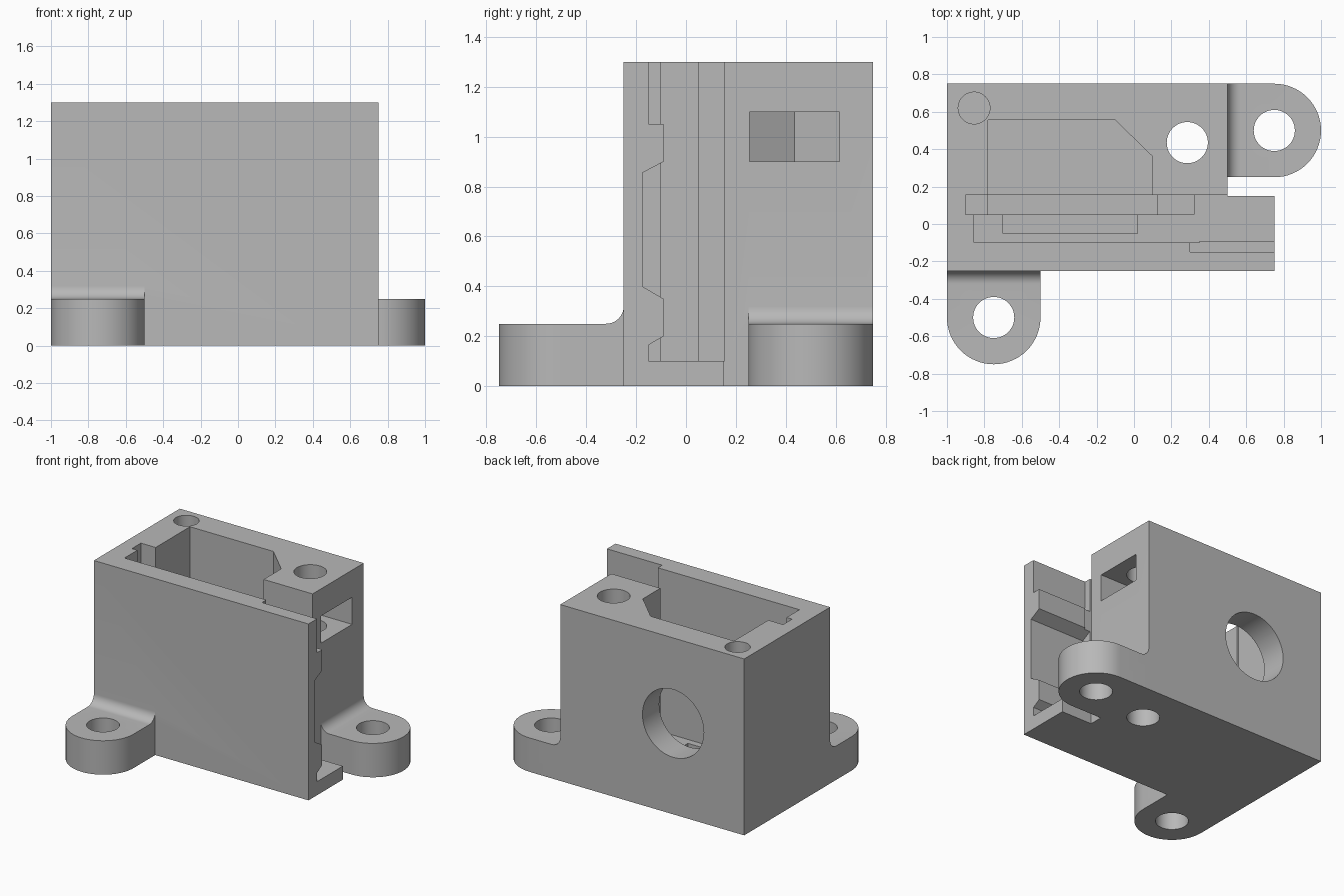
import bpy, bmesh, math
from mathutils import Vector

cube = bpy.data.objects.get("Cube")
if cube:
    bpy.data.objects.remove(cube, do_unlink=True)

grey = bpy.data.materials.new("plain grey")
grey.use_nodes = True
GREY = (0.48, 0.48, 0.48, 1)
grey.diffuse_color = GREY
grey.node_tree.nodes["Principled BSDF"].inputs["Base Color"].default_value = GREY

PLACE = {
    "x": lambda a, b, h: (h, a, b),
    "y": lambda a, b, h: (a, h, b),
    "z": lambda a, b, h: (a, b, h),
}


def prism(name, points, axis, low, high):
    """Extrude a flat outline along an axis."""
    bm = bmesh.new()
    place = PLACE[axis]
    face = bm.faces.new([bm.verts.new(place(a, b, low)) for a, b in points])
    grown = bmesh.ops.extrude_face_region(bm, geom=[face])["geom"]
    shift = Vector(place(0, 0, high - low))
    bmesh.ops.translate(bm, vec=shift, verts=[v for v in grown if isinstance(v, bmesh.types.BMVert)])
    bmesh.ops.recalc_face_normals(bm, faces=bm.faces)
    mesh = bpy.data.meshes.new(name)
    bm.to_mesh(mesh)
    bm.free()
    mesh.materials.append(grey)
    obj = bpy.data.objects.new(name, mesh)
    bpy.context.collection.objects.link(obj)
    return obj


def rect(a0, a1, b0, b1):
    return [(a0, b0), (a1, b0), (a1, b1), (a0, b1)]


def arc(ca, cb, r, start, end, n):
    angles = [math.radians(start + (end - start) * i / n) for i in range(n + 1)]
    return [(ca + r * math.cos(t), cb + r * math.sin(t)) for t in angles]


def circle(ca, cb, r, n=48):
    return arc(ca, cb, r, 0, 360, n)[:-1]


H = 1.3       # body height
OVER = 1.4    # cutters reach past the top
LUG = 0.25    # lug height and radius
FIL = 0.07    # fillet radius

# Housing block with the narrow front wall running on to the left
housing = prism("housing", [(-1, -.25), (.75, -.25), (.75, .15), (.5, .15), (.5, .75), (-1, .75)], "z", 0, H)


def combine(tool, operation):
    tool.hide_render = True
    mod = housing.modifiers.new("combine", "BOOLEAN")
    mod.operation = operation
    mod.solver = "EXACT"
    mod.object = tool
    bpy.context.view_layer.objects.active = housing
    bpy.ops.object.modifier_apply(modifier=mod.name)
    bpy.data.objects.remove(tool, do_unlink=True)


def add(*args):
    combine(prism(*args), "UNION")


def cut(*args):
    combine(prism(*args), "DIFFERENCE")


# Mounting lugs, each with a fillet up the wall
add("front_lug", [(-1, -.2)] + arc(-.75, -.5, LUG, 180, 360, 32) + [(-.5, -.2)], "z", 0, LUG)
add("side_lug", [(.45, .25)] + arc(.75, .5, LUG, -90, 90, 32) + [(.45, .75)], "z", 0, LUG)
low = LUG - .05
add("front_fillet", [(-.2, LUG + FIL), (-.2, low), (-.25 - FIL, low)]
    + arc(-.25 - FIL, LUG + FIL, FIL, -90, 0, 10), "x", -1, -.5)
add("side_fillet", [(.45, LUG + FIL), (.45, low), (.5 + FIL, low)]
    + arc(.5 + FIL, LUG + FIL, FIL, 270, 180, 10), "y", .25, .75)

# Main pocket with a chamfered corner
cut("pocket", [(-.78, .1), (.1, .1), (.1, .36), (-.1, .555), (-.78, .555)], "z", .1, OVER)

# Board slot, its edge groove and the floor recesses
cut("slot", rect(-.855, .35, -.1, .1), "z", .1, OVER)
cut("groove", rect(-.9, .32, .05, .155), "z", .07, OVER)
cut("groove_recess", rect(-.78, .125, .05, .155), "z", .04, OVER)
cut("floor_recess", rect(-.7, .02, -.05, .06), "z", .05, .5)

# Open end of the slot with clip ridges on the front wall
clip = [(-.15, OVER), (-.15, 1.05), (-.09, 1.05), (-.09, .9), (-.175, .855), (-.175, .4),
        (-.09, .35), (-.09, .2), (-.15, .165), (-.15, .1), (.155, .1), (.155, OVER)]
cut("clip_slot", clip, "x", .3, .85)

# Vertical holes: lugs, through bolt, blind corner
for x, y in ((-.75, -.5), (.75, .5), (.285, .435)):
    cut("bolt_hole", circle(x, y, .11), "z", -.1, OVER)
cut("corner_hole", circle(-.855, .62, .085), "z", .8, OVER)

# Hexagonal nut trap opening on the side
r = .18 / math.cos(math.radians(30))
cut("nut_trap", [(.6, .255), (.6, .615)] + arc(.285, .435, r, 120, 240, 2), "z", .9, 1.1)

# Round opening in the back wall
cut("back_hole", circle(-.42, .67, .25, 64), "y", .5, .85)

bpy.ops.object.select_all(action="DESELECT")
housing.select_set(True)
bpy.context.view_layer.objects.active = housing
bpy.ops.object.shade_smooth_by_angle(angle=math.radians(25))
